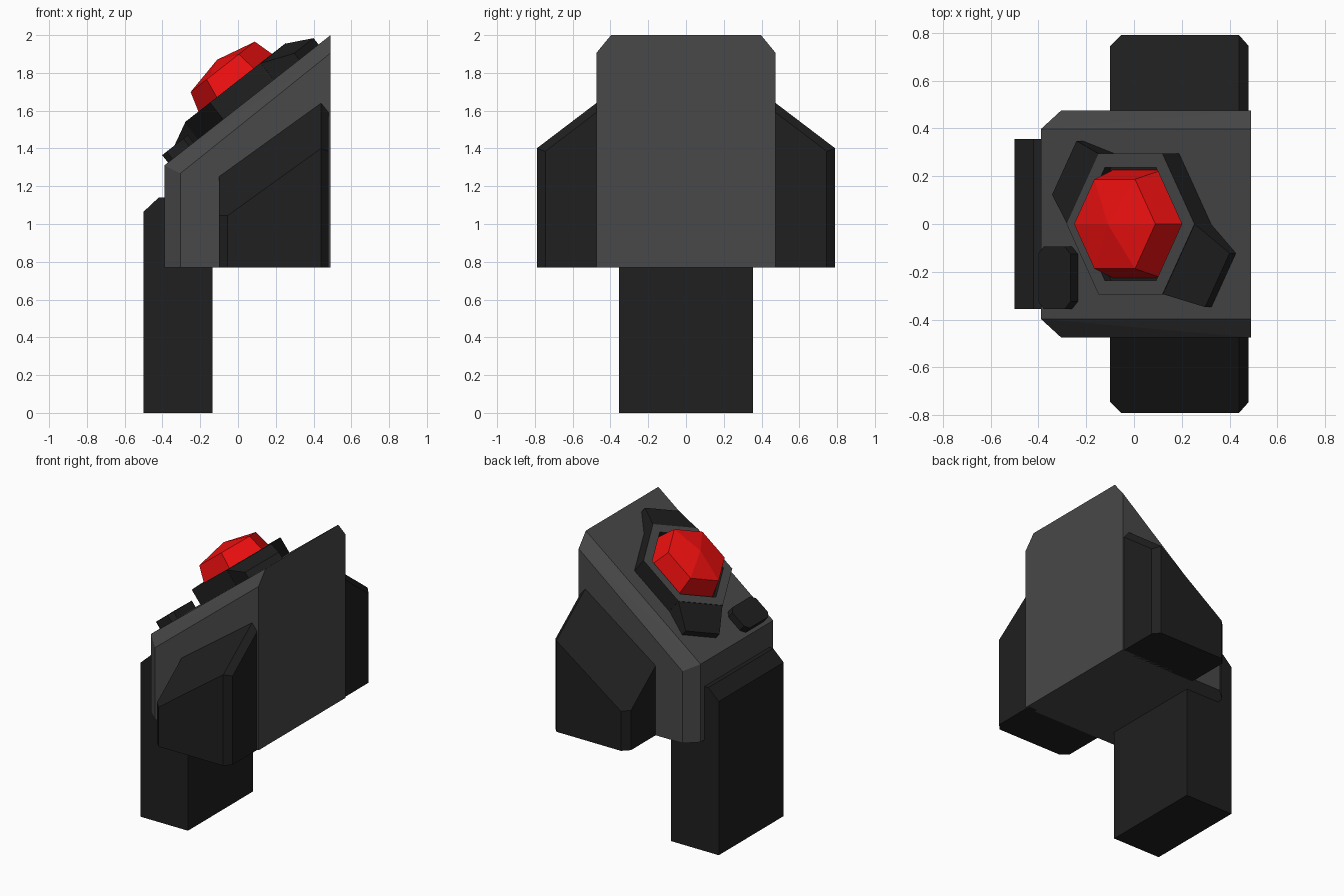
import bpy, bmesh, math
from mathutils import Vector, Matrix

if "Cube" in bpy.data.objects:
    bpy.data.objects.remove(bpy.data.objects["Cube"])


def material(name, rgb):
    m = bpy.data.materials.new(name)
    m.diffuse_color = (*rgb, 1)
    m.use_nodes = True
    m.node_tree.nodes["Principled BSDF"].inputs["Base Color"].default_value = m.diffuse_color
    return m


GREY = material("mid_grey", (0.065, 0.065, 0.065))
DARK = material("dark_grey", (0.014, 0.014, 0.014))
RED = material("red", (0.85, 0.005, 0.005))


def finish(bm, name, mats, matrix):
    bmesh.ops.recalc_face_normals(bm, faces=bm.faces)
    me = bpy.data.meshes.new(name)
    bm.to_mesh(me)
    bm.free()
    for m in mats:
        me.materials.append(m)
    ob = bpy.data.objects.new(name, me)
    ob.matrix_world = matrix
    bpy.context.collection.objects.link(ob)
    return ob


def hull(name, points, mat, matrix=Matrix()):
    """Convex solid around a few points."""
    bm = bmesh.new()
    for p in points:
        bm.verts.new(p)
    bmesh.ops.convex_hull(bm, input=bm.verts)
    bmesh.ops.dissolve_limit(bm, angle_limit=math.radians(1.5),
                             verts=bm.verts, edges=bm.edges)
    return finish(bm, name, [mat], matrix)


def hex_loft(name, rings, mats, matrix, light_band=None, apex=None):
    """Stack of hexagons (radius, height) joined by quads."""
    bm = bmesh.new()
    loops = [[bm.verts.new((r * math.cos(k * math.pi / 3), r * math.sin(k * math.pi / 3), h))
              for k in range(6)] for r, h in rings]
    for i, (a, b) in enumerate(zip(loops, loops[1:])):
        for k in range(6):
            f = bm.faces.new((a[k], a[k - 1], b[k - 1], b[k]))
            f.material_index = int(i == light_band)
    bm.faces.new(loops[0])
    if apex is None:
        bm.faces.new(loops[-1])
    else:
        tip = bm.verts.new((0, 0, apex))
        for k in range(6):
            bm.faces.new((loops[-1][k - 1], loops[-1][k], tip))
    return finish(bm, name, mats, matrix)


# Frame of the sloping console face: local x up the slope, local z outward
SLOPE = Matrix.Translation((0.055, 0, 1.659)) @ Matrix.Rotation(-math.atan2(0.69, 0.88), 4, 'Y')

# Wedge-shaped body with chamfered front and top edges
body = []
for s in (-1, 1):
    body += [(-0.39, s * 0.397, 0.77), (-0.305, s * 0.475, 0.77), (0.49, s * 0.475, 0.77),
             (-0.39, s * 0.397, 1.31), (-0.305, s * 0.475, 1.268), (0.49, s * 0.475, 1.905),
             (0.49, s * 0.397, 2.0), (0.49, s * 0.397, 0.77)]
hull("body", body, GREY)

# Side pods with sloping tops
outline = [(-0.10, 0.45), (-0.10, 0.745), (-0.055, 0.79), (0.44, 0.79), (0.48, 0.745), (0.48, 0.45)]


def pod_top(x, y):
    z = 1.64 + 0.72 * (min(x, 0.44) - 0.44) - 0.76 * (y - 0.475)
    return z - max(0, x - 0.44) * 1.25      # bevelled rear edge


for side, s in (("left", 1), ("right", -1)):
    pts = [(x, s * y, 0.77) for x, y in outline]
    pts += [(x, s * y, pod_top(x, y)) for x, y in outline + [(0.44, 0.45)]]
    hull("side_pod_" + side, pts, DARK)

# Support leg with bevelled top edge
leg = [(-0.5, 0), (-0.135, 0), (-0.135, 1.14), (-0.42, 1.14), (-0.5, 1.065)]
hull("leg", [(x, y, z) for x, z in leg for y in (-0.355, 0.355)], DARK)

# Hexagonal collar with a recess for the button
hex_loft("collar", [(0.34, -0.02), (0.34, 0.113), (0.273, 0.113), (0.273, 0.07)],
         [DARK, GREY], SLOPE, light_band=1)

# Two sloping flanges on opposite sides of the collar
for name, deg in (("upper", -30), ("lower", 150)):
    pts = []
    for w in (-1, 1):
        pts += [(0.29, w * 0.17, -0.01), (0.29, w * 0.17, 0.112),
                (0.47, w * 0.13, -0.01), (0.47, w * 0.13, 0.043)]
    hull("collar_flange_" + name, pts, DARK, SLOPE @ Matrix.Rotation(math.radians(deg), 4, 'Z'))

# Faceted red push button
hex_loft("button", [(0.263, 0.06), (0.216, 0.22)], [RED], SLOPE, apex=0.268)

# Small block at the low corner of the console face
c, hu, hv = 0.03, 0.086, 0.13
block = [(-0.455 + a * u, -0.225 + b * v, h) for h in (-0.01, 0.05)
         for a in (-1, 1) for b in (-1, 1) for u, v in ((hu, hv - c), (hu - c, hv))]
hull("small_block", block, DARK, SLOPE)
